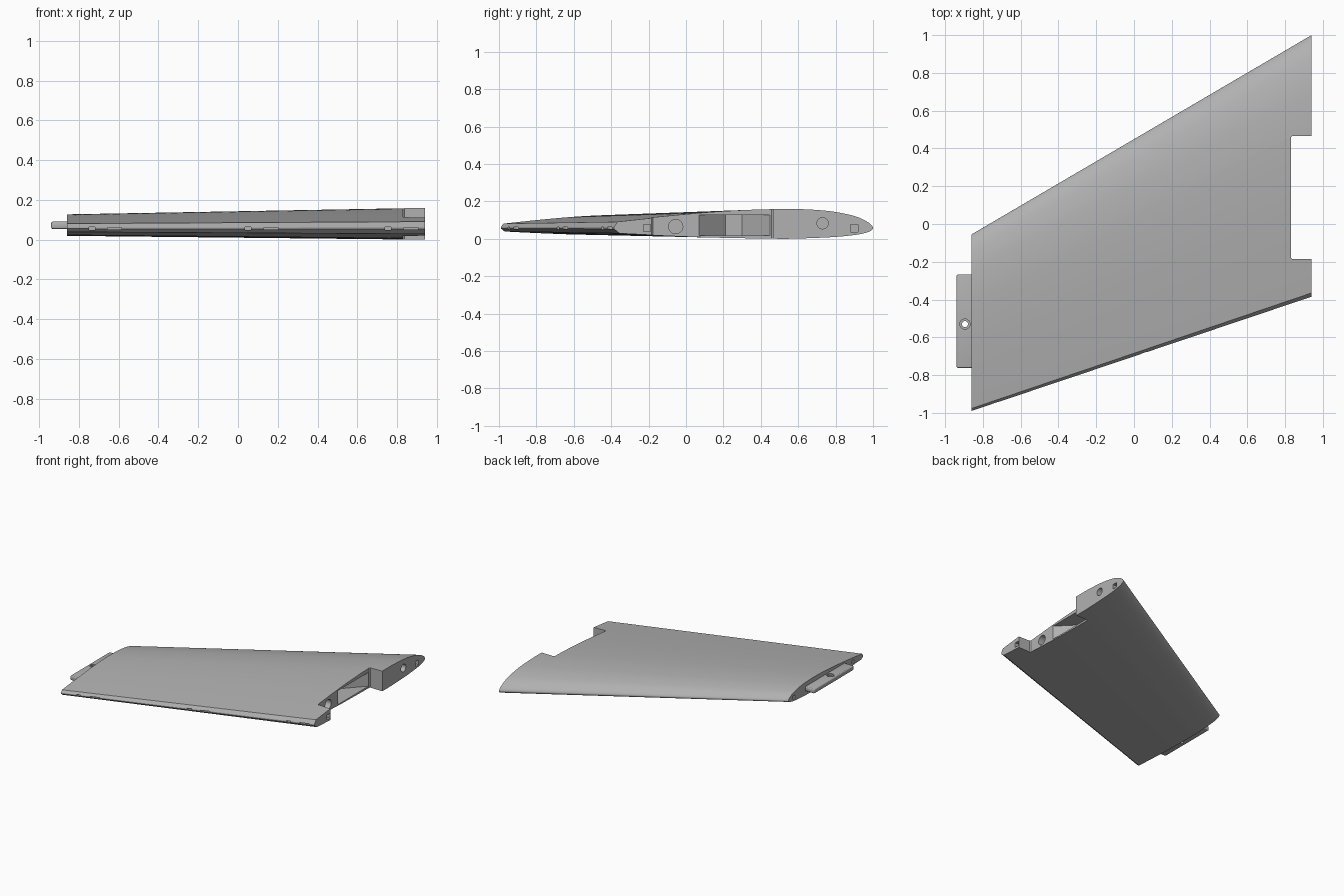
import bpy, bmesh, math
from mathutils import Vector, Matrix

if "Cube" in bpy.data.objects:
    bpy.data.objects.remove(bpy.data.objects["Cube"])

grey = bpy.data.materials.new("light_grey")
grey.diffuse_color = (0.44, 0.44, 0.44, 1)
grey.use_nodes = True
grey.node_tree.nodes["Principled BSDF"].inputs["Base Color"].default_value = grey.diffuse_color


def make(name, bm):
    bmesh.ops.recalc_face_normals(bm, faces=bm.faces)
    me = bpy.data.meshes.new(name)
    bm.to_mesh(me)
    bm.free()
    me.materials.append(grey)
    ob = bpy.data.objects.new(name, me)
    bpy.context.collection.objects.link(ob)
    return ob


def loft(name, rings):
    bm = bmesh.new()
    loops = [[bm.verts.new(p) for p in r] for r in rings]
    n = len(loops[0])
    for a, b in zip(loops, loops[1:]):
        for i in range(n):
            bm.faces.new((a[i], a[(i + 1) % n], b[(i + 1) % n], b[i]))
    bm.faces.new(loops[0])
    bm.faces.new(loops[-1])
    return make(name, bm)


def prism(name, pts, z0, z1):
    return loft(name, [[(x, y, z) for x, y in pts] for z in (z0, z1)])


def box(name, x0, x1, y0, y1, z0, z1):
    return prism(name, [(x0, y0), (x1, y0), (x1, y1), (x0, y1)], z0, z1)


def cylinder(name, center, r, depth, axis):
    bm = bmesh.new()
    rot = Matrix.Rotation(math.pi / 2, 4, 'Y') if axis == 'X' else Matrix()
    bmesh.ops.create_cone(bm, cap_ends=True, segments=32, radius1=r, radius2=r,
                          depth=depth, matrix=Matrix.Translation(center) @ rot)
    return make(name, bm)


def activate(ob):
    bpy.ops.object.select_all(action='DESELECT')
    ob.select_set(True)
    bpy.context.view_layer.objects.active = ob


def cut(ob, cutter):
    activate(ob)
    m = ob.modifiers.new("cut", 'BOOLEAN')
    m.operation, m.solver, m.object = 'DIFFERENCE', 'EXACT', cutter
    bpy.ops.object.modifier_apply(modifier=m.name)
    bpy.data.objects.remove(cutter)


def spline(pts, steps=4):
    p = [Vector(q) for q in pts]
    p = [2 * p[0] - p[1]] + p + [2 * p[-1] - p[-2]]
    out = []
    for a, b, c, d in zip(p, p[1:], p[2:], p[3:]):
        for k in range(steps):
            t = k / steps
            out.append(0.5 * (2 * b + (c - a) * t + (2 * a - 5 * b + 4 * c - d) * t ** 2
                              + (3 * b - a - 3 * c + d) * t ** 3))
    return out + [p[-2]]


# Root airfoil: upper trailing corner, around the nose, to lower trailing corner
section = spline([(-0.365, 0.091), (-0.2, 0.109), (0, 0.129), (0.2, 0.146), (0.4, 0.157),
                  (0.55, 0.16), (0.7, 0.154), (0.8, 0.143), (0.9, 0.122), (0.96, 0.096),
                  (0.99, 0.075), (1.0, 0.056), (0.985, 0.041), (0.95, 0.029), (0.9, 0.02),
                  (0.8, 0.01), (0.65, 0.003), (0.5, 0.0), (0.2, 0.005), (0, 0.012),
                  (-0.2, 0.021), (-0.355, 0.029)])
# Bevelled hinge edge
section += [Vector((-0.385, 0.053)), Vector((-0.385, 0.063))]


def ring(x, nose, s):
    return [(x, nose + (p.x - 1) * s, 0.06 + (p.y - 0.06) * s) for p in section]


wing = loft("wing_panel", [ring(-0.86, -0.055, 0.675), ring(0.94, 1.0, 1.0)])

# Root notch with small rounded inner corners
cut(wing, prism("notch", [(1.1, -0.185), (0.838, -0.185), (0.83, -0.177),
                          (0.83, 0.457), (0.838, 0.465), (1.1, 0.465)], -0.1, 0.3))
# Tapered bay behind the notch
cut(wing, prism("bay", [(0.85, 0.07), (0.85, 0.45), (0.83, 0.45), (0.69, 0.30),
                        (0.69, 0.21), (0.83, 0.07)], 0.017, 0.126))
# Round tube sockets
cut(wing, cylinder("rear_socket", (0.78, -0.055, 0.065), 0.038, 0.2, 'X'))
cut(wing, cylinder("front_socket", (0.93, 0.73, 0.083), 0.03, 0.16, 'X'))
# Square spar sockets at root and tip
for x, y, z, h, d in [(0.94, -0.208, 0.057, 0.019, 0.07), (0.94, 0.9, 0.057, 0.02, 0.06),
                      (-0.86, -0.125, 0.06, 0.015, 0.06), (-0.86, -0.865, 0.06, 0.014, 0.06)]:
    cut(wing, box("spar_socket", x - d, x + d, y - h, y + h, z - h, z + h))

# Hinge slots along the trailing edge
for x in (-0.735, 0.05, 0.755):
    for dx, half, hz in ((0, 0.015, 0.007), (0.115, 0.035, 0.005)):
        xc = x + dx
        edge = -0.99 + (xc + 0.86) * (0.605 / 1.8)
        cut(wing, box("hinge_slot", xc - half, xc + half, edge - 0.1, edge + 0.05,
                      0.057 - hz, 0.057 + hz))

# Tip tongue with rounded edges and a pin hole
tongue = box("tip_tongue", -0.94, -0.82, -0.763, -0.267, 0.054, 0.091)
activate(tongue)
bev = tongue.modifiers.new("round", 'BEVEL')
bev.width, bev.segments = 0.01, 3
bpy.ops.object.modifier_apply(modifier=bev.name)
cut(tongue, cylinder("pin_hole", (-0.895, -0.53, 0.07), 0.016, 0.2, 'Z'))
cut(tongue, cylinder("pin_recess", (-0.895, -0.53, 0.096), 0.027, 0.03, 'Z'))

for ob in (wing, tongue):
    activate(ob)
    bpy.ops.object.shade_smooth_by_angle(angle=math.radians(25))
